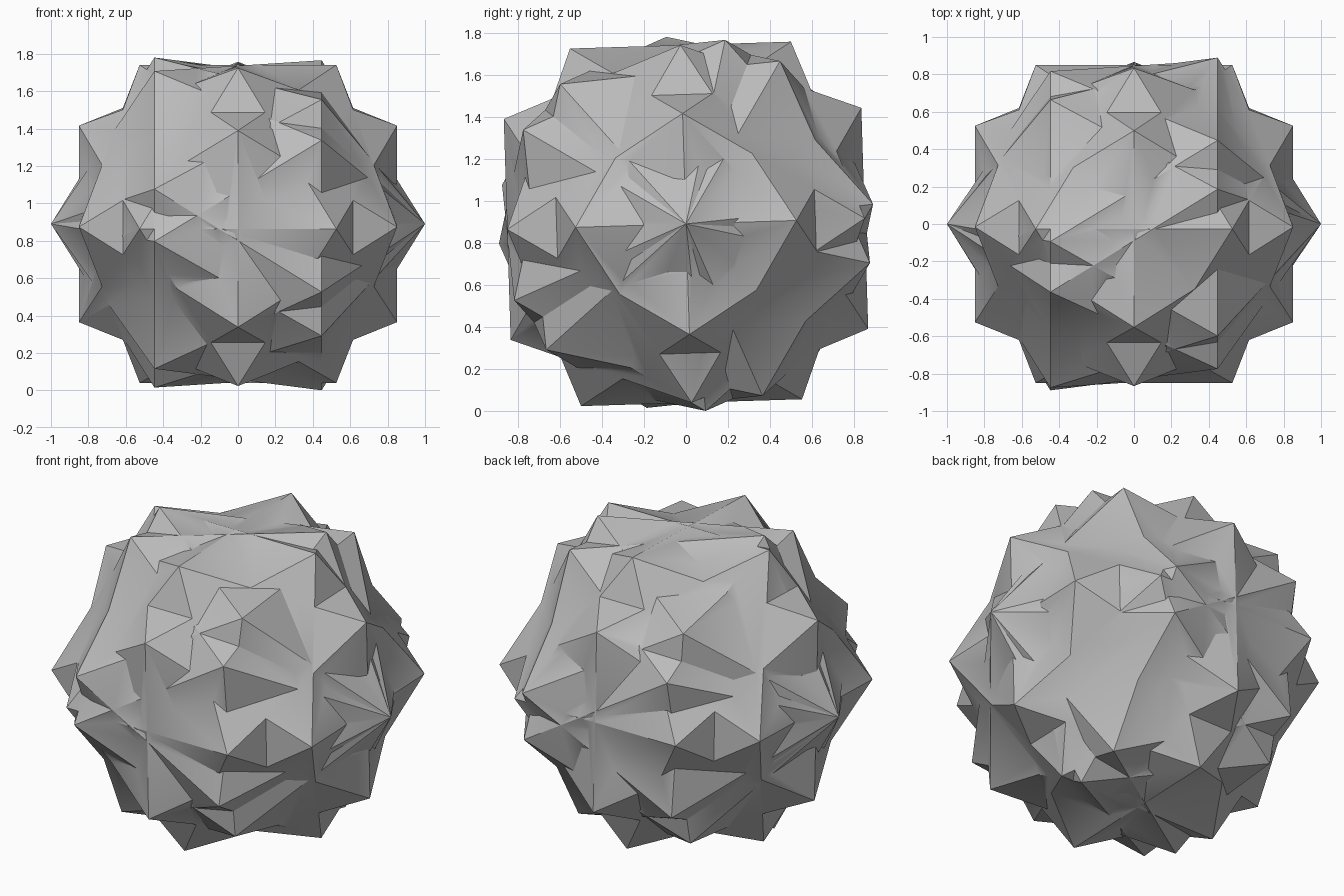
import bpy
import bmesh
import math
from mathutils import Matrix, Vector

cube = bpy.data.objects.get("Cube")
if cube:
    bpy.data.objects.remove(cube, do_unlink=True)

CENTRE = Vector((0, 0, 0.89))
PHI = (1 + math.sqrt(5)) / 2

# Plain grey stone
grey = bpy.data.materials.new("plain_grey")
grey.use_nodes = True
colour = (0.5, 0.5, 0.5, 1)
grey.diffuse_color = colour
grey.node_tree.nodes["Principled BSDF"].inputs["Base Color"].default_value = colour


def edge_on_points():
    """Icosahedron corners with an edge across the x axis."""
    points = []
    for a in (-1, 1):
        for b in (-PHI, PHI):
            points += [Vector((b, 0, a)), Vector((a, b, 0)), Vector((0, a, b))]
    return [p.normalized() for p in points]


def corner_on_points():
    """Icosahedron corners with a corner on the x axis."""
    points = []
    for side in (1, -1):
        points.append(Vector((side, 0, 0)))
        for k in range(5):
            angle = math.tau * k / 5
            ring = Vector((1, 2 * math.cos(angle), 2 * math.sin(angle)))
            points.append(side * ring.normalized())
    return points


def solid(name, points, twist):
    """Hull of the corners, turned about the x axis."""
    turn = Matrix.Rotation(math.radians(twist), 3, 'X')
    bm = bmesh.new()
    for p in points:
        bm.verts.new(turn @ p + CENTRE)
    bmesh.ops.convex_hull(bm, input=bm.verts[:])
    bmesh.ops.recalc_face_normals(bm, faces=bm.faces[:])
    mesh = bpy.data.meshes.new(name)
    bm.to_mesh(mesh)
    bm.free()
    mesh.materials.append(grey)
    obj = bpy.data.objects.new(name, mesh)
    bpy.context.collection.objects.link(obj)
    return obj


# Four interlocked solids: two orientations, each repeated a quarter turn back
parts = []
for label, points, twist in (("edge_solid", edge_on_points(), 1.78),
                             ("corner_solid", corner_on_points(), 6)):
    for quarter in (0, -90):
        parts.append(solid(label, points, twist + quarter))

# Fuse them into one spiky ball
ball = parts[0]
ball.name = "spiky_ball"
for part in parts[1:]:
    part.hide_render = True
    fuse = ball.modifiers.new("fuse", 'BOOLEAN')
    fuse.operation = 'UNION'
    fuse.solver = 'MANIFOLD'
    fuse.object = part

bpy.context.view_layer.update()
fused = bpy.data.meshes.new_from_object(
    ball.evaluated_get(bpy.context.evaluated_depsgraph_get()))
ball.modifiers.clear()
ball.data = fused
for part in parts[1:]:
    bpy.data.objects.remove(part, do_unlink=True)

# Soften only the shallow creases
for obj in bpy.context.selected_objects:
    obj.select_set(False)
ball.select_set(True)
bpy.context.view_layer.objects.active = ball
bpy.ops.object.shade_smooth_by_angle(angle=math.radians(30))
